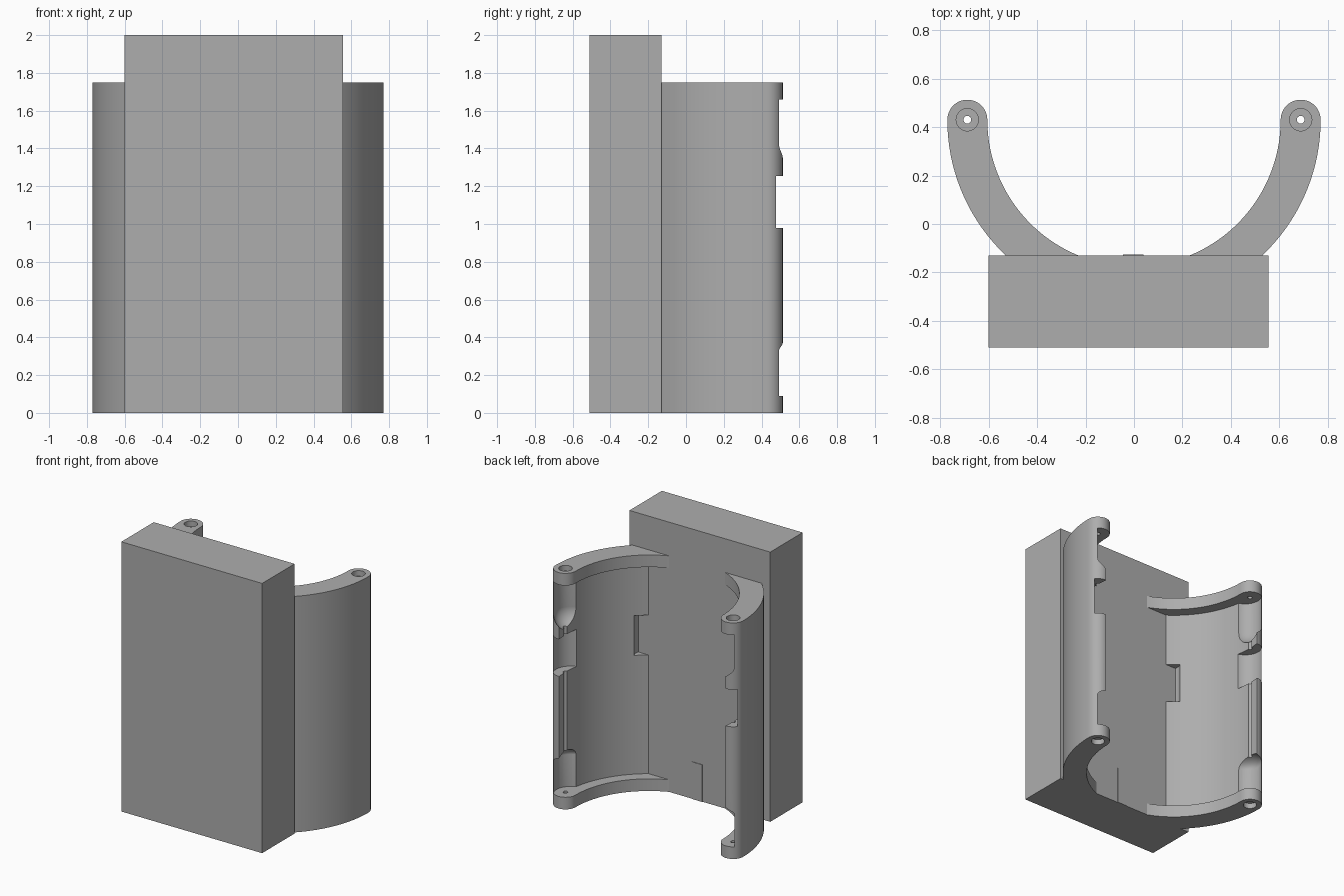
import bpy, bmesh
from math import sin, cos, pi, asin

old = bpy.data.objects.get("Cube")
if old:
    bpy.data.objects.remove(old, do_unlink=True)

GREY = (0.42, 0.42, 0.42, 1)
mat = bpy.data.materials.new("plain grey")
mat.use_nodes = True
mat.diffuse_color = GREY
mat.node_tree.nodes["Principled BSDF"].inputs["Base Color"].default_value = GREY

PIVOT_Y, R_OUT, R_IN = 0.43, 0.77, 0.605      # cradle arc centre and radii
R_MID, R_CAP = (R_OUT + R_IN) / 2, (R_OUT - R_IN) / 2
HEIGHT, FLANGE = 1.75, 0.09
BACK = -0.13                                  # rear face of the block


def make(name, bm):
    bmesh.ops.recalc_face_normals(bm, faces=bm.faces)
    mesh = bpy.data.meshes.new(name)
    bm.to_mesh(mesh)
    bm.free()
    mesh.materials.append(mat)
    obj = bpy.data.objects.new(name, mesh)
    bpy.context.collection.objects.link(obj)
    return obj


def prism(name, outline, z0, z1):
    bm = bmesh.new()
    face = bm.faces.new([bm.verts.new((x, y, z0)) for x, y in outline])
    top = bmesh.ops.extrude_face_region(bm, geom=[face])["geom"]
    for v in top:
        if isinstance(v, bmesh.types.BMVert):
            v.co.z = z1
    return make(name, bm)


def arc(cx, cy, r, a0, a1, n):
    return [(cx + r * cos(a0 + (a1 - a0) * i / n),
             cy + r * sin(a0 + (a1 - a0) * i / n)) for i in range(n + 1)]


def disc(x, y, r, z0, z1, n=48):
    return prism("cutter", arc(x, y, r, 0, 2 * pi, n)[:-1], z0, z1)


def dome(x, y, r, z, depth):
    bm = bmesh.new()
    bmesh.ops.create_uvsphere(bm, u_segments=48, v_segments=24, radius=r)
    for v in bm.verts:
        v.co = (v.co.x + x, v.co.y + y, v.co.z / r * depth + z)
    return make("cutter", bm)


def box(name, x0, x1, y0, y1, z0, z1):
    return prism(name, [(x0, y0), (x1, y0), (x1, y1), (x0, y1)], z0, z1)


def activate(obj):
    bpy.ops.object.select_all(action="DESELECT")
    obj.select_set(True)
    bpy.context.view_layer.objects.active = obj


def cut(obj, cutter):
    cutter.hide_render = True
    mod = obj.modifiers.new("cut", "BOOLEAN")
    mod.operation, mod.solver, mod.object = "DIFFERENCE", "EXACT", cutter
    activate(obj)
    bpy.ops.object.modifier_apply(modifier=mod.name)
    bpy.data.objects.remove(cutter, do_unlink=True)


# Solid mounting block and the thin pad on its rear face
box("mounting_block", -0.6, 0.555, -0.51, BACK, 0, 2)
box("rear_pad", -0.045, 0.04, BACK - 0.01, BACK + 0.004, 0, 0.275)

# Curved arm: outer arc, inner arc and a rounded tip, rooted in the block
root = PIVOT_Y - BACK + 0.015
outline = (arc(0, PIVOT_Y, R_OUT, -asin(root / R_OUT), 0, 40)
           + arc(R_MID, PIVOT_Y, R_CAP, 0, pi, 24)[1:-1]
           + arc(0, PIVOT_Y, R_IN, 0, -asin(root / R_IN), 40))
arm = prism("cradle_arms", outline, 0, HEIGHT)

# Main pocket between the top and bottom flanges
cut(arm, disc(0, PIVOT_Y, R_MID, FLANGE, HEIGHT - FLANGE, 160))

# Deeper channels near the tip, some with domed ends
cx = 0.645
cut(arm, disc(cx, PIVOT_Y, 0.115, FLANGE, 0.33))
cut(arm, dome(cx, PIVOT_Y, 0.115, 0.33, 0.07))
cut(arm, disc(cx, PIVOT_Y, 0.12, 0.98, 1.255))
cut(arm, disc(cx, PIVOT_Y, 0.115, 1.42, HEIGHT - FLANGE))
cut(arm, dome(cx, PIVOT_Y, 0.115, 1.42, 0.12))

# Notch beside the block
cut(arm, disc(0.405, -0.11, 0.08, 0.97, 1.265))

# Screw holes with counterbores in both flanges
cut(arm, disc(R_MID, PIVOT_Y, 0.016, -0.1, HEIGHT + 0.1, 24))
cut(arm, disc(R_MID, PIVOT_Y, 0.046, HEIGHT - 0.04, HEIGHT + 0.1, 32))
cut(arm, disc(R_MID, PIVOT_Y, 0.046, -0.1, 0.04, 32))

# Second arm by mirroring
mirror = arm.modifiers.new("mirror", "MIRROR")
mirror.use_mirror_merge = False
activate(arm)
bpy.ops.object.modifier_apply(modifier=mirror.name)
bpy.ops.object.shade_smooth_by_angle(angle=0.5)
